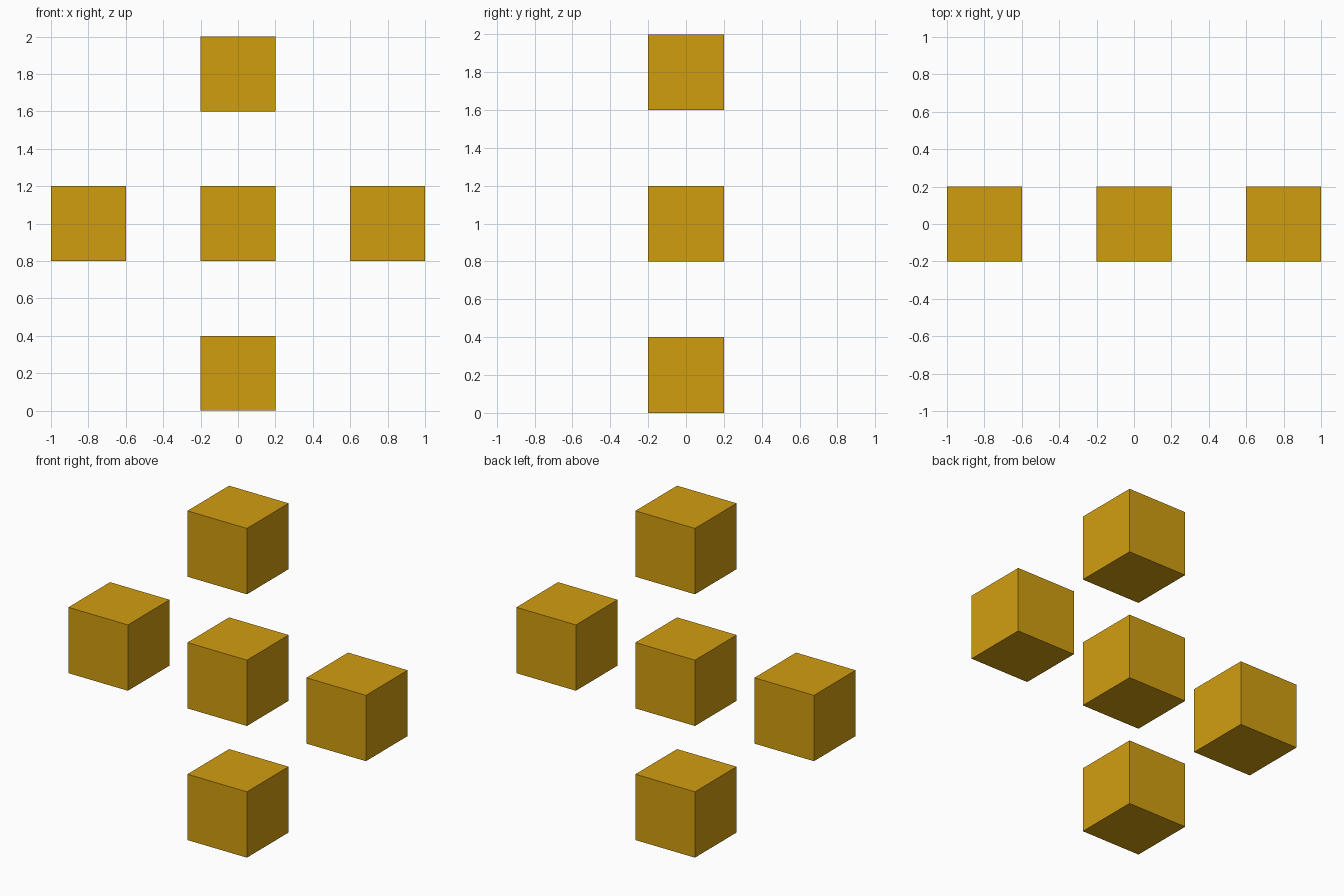
import bpy

if "Cube" in bpy.data.objects:
    bpy.data.objects.remove(bpy.data.objects["Cube"])

SIZE = 0.4      # cube edge
STEP = 0.8      # spacing between cube centres
CENTRE_Z = 1.0

gold = bpy.data.materials.new("gold")
gold.diffuse_color = (0.64, 0.34, 0.005, 1)
gold.use_nodes = True
gold.node_tree.nodes["Principled BSDF"].inputs["Base Color"].default_value = gold.diffuse_color


def add_cube(name, x, z):
    bpy.ops.mesh.primitive_cube_add(size=SIZE, location=(x, 0, z))
    cube = bpy.context.object
    cube.name = name
    cube.data.materials.append(gold)


# Centre cube with four cubes around it in an upright plus pattern
layout = {
    "centre_cube": (0, 0),
    "left_cube": (-1, 0),
    "right_cube": (1, 0),
    "bottom_cube": (0, -1),
    "top_cube": (0, 1),
}
for name, (col, row) in layout.items():
    add_cube(name, col * STEP, CENTRE_Z + row * STEP)
